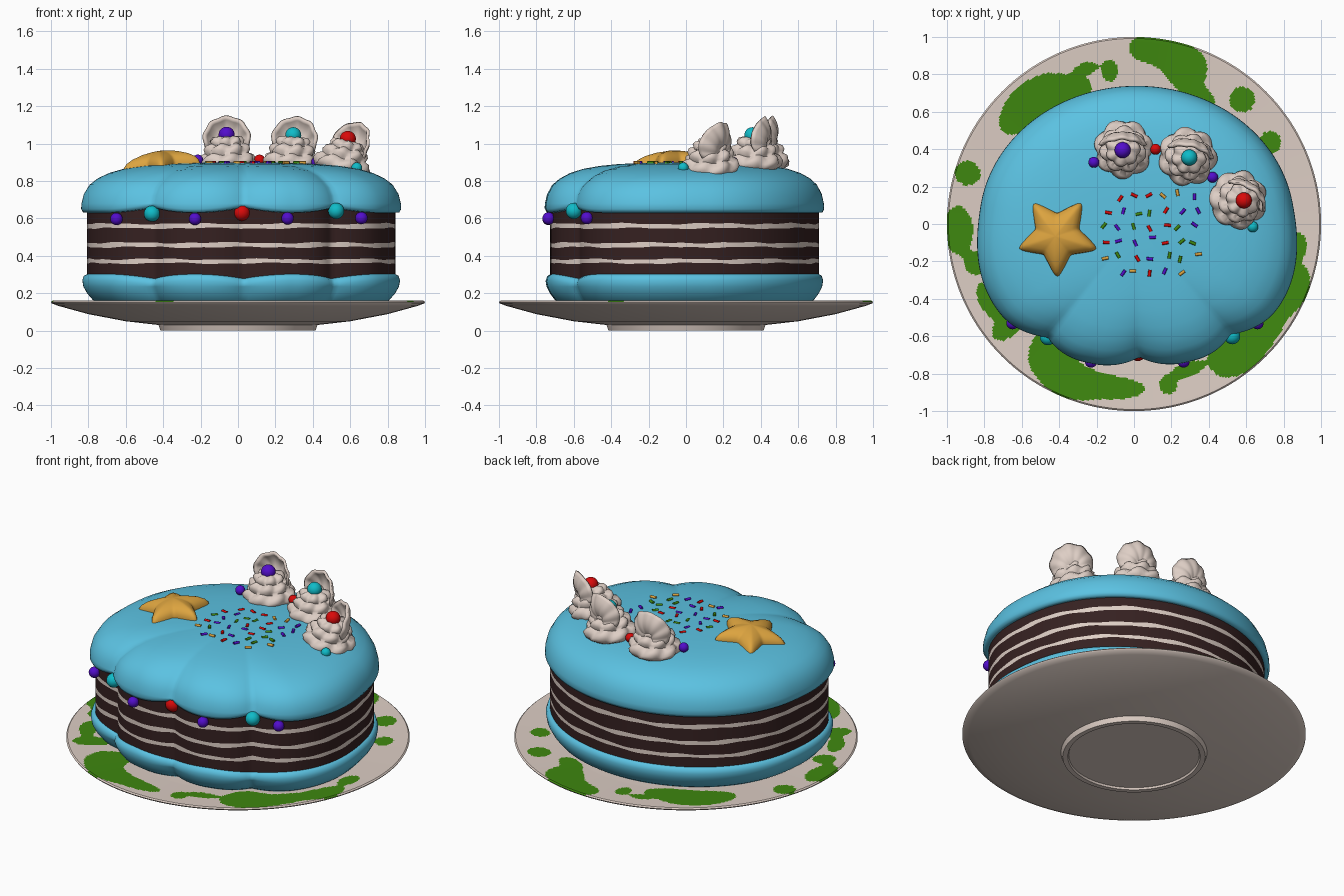
import bpy, bmesh, random
from math import sin, cos, pi, radians, degrees, atan2, exp, hypot
from mathutils import Vector, Matrix

if "Cube" in bpy.data.objects:
    bpy.data.objects.remove(bpy.data.objects["Cube"])
random.seed(4)
TAU = 2 * pi


def material(name, *rgb):
    m = bpy.data.materials.new(name)
    m.diffuse_color = (*rgb, 1)
    m.use_nodes = True
    m.node_tree.nodes["Principled BSDF"].inputs["Base Color"].default_value = m.diffuse_color
    return m


CREAM = material("cream", .73, .62, .56)
BLUE = material("blue icing", .105, .54, .76)
BROWN = material("chocolate", .036, .015, .015)
GREEN = material("green", .05, .25, .005)
GOLD = material("gold", .72, .37, .05)
PURPLE = material("purple", .085, .004, .60)
RED = material("red", .70, .003, .003)
TEAL = material("teal", .005, .50, .58)


def finish(name, bm, mats, angle=50, matrix=None):
    bmesh.ops.recalc_face_normals(bm, faces=bm.faces)
    me = bpy.data.meshes.new(name)
    bm.to_mesh(me)
    bm.free()
    for m in mats:
        me.materials.append(m)
    me.shade_smooth()
    me.set_sharp_from_angle(angle=radians(angle))
    ob = bpy.data.objects.new(name, me)
    bpy.context.collection.objects.link(ob)
    if matrix:
        ob.matrix_world = matrix
    return ob


def loft(name, rings, n, point, mats, rule=None, angle=50, matrix=None):
    """Closed rings of n points from point(ring, angle), capped at both ends."""
    bm = bmesh.new()
    vs = [[bm.verts.new(point(i, TAU * j / n)) for j in range(n)] for i in range(rings)]
    for i in range(rings - 1):
        for j in range(n):
            k = (j + 1) % n
            f = bm.faces.new((vs[i][j], vs[i][k], vs[i + 1][k], vs[i + 1][j]))
            if rule:
                f.material_index = rule(i, f.calc_center_median())
    bm.faces.new(vs[0])
    bm.faces.new(vs[-1])
    return finish(name, bm, mats, angle, matrix)


def ball(name, p, r, mat):
    bm = bmesh.new()
    bmesh.ops.create_uvsphere(bm, u_segments=24, v_segments=14, radius=r)
    return finish(name, bm, [mat], 180, Matrix.Translation(p))


# Plate: turned profile, with green blobs (angle, radius, half angle, half radius) on top
BLOBS = [(130, .85, 15, .11), (117, .78, 10, .07), (107, .87, 4, .03), (99, .83, 3, .06),
         (83, .94, 9, .08), (72, .88, 8, .11), (63, .76, 7, .06), (49, .88, 4.5, .07),
         (31, .85, 4, .06), (352, .88, 5, .05), (338, .93, 8, .07), (318, .90, 15, .08),
         (308, .86, 9, .12), (290, .83, 6, .04), (282, .88, 3, .05), (262, .88, 12, .06),
         (247, .90, 12, .10), (237, .80, 8, .12), (219, .84, 4, .13), (208, .88, 7, .05),
         (182, .94, 8, .08), (163, .93, 4, .07), (194, .86, 4, .07)]
plate = [(.38, .012), (.385, 0), (.415, 0), (.425, .03), (.60, .05), (.80, .088), (.96, .132),
         (.995, .145), (1, .153), (.992, .16)]
plate += [(.985 - .009 * k, .16 - .0004 * k) for k in range(32)] + [(.3, .148)]


def blob_rule(i, c):
    if i < 8 or hypot(c.x, c.y) < .69:
        return 0
    r, a = hypot(c.x, c.y), degrees(atan2(c.y, c.x)) % 360
    total = sum(exp(-1.4 * (((a - b[0] + 180) % 360 - 180) / b[2]) ** 2
                    - 1.4 * ((r - b[1]) / b[3]) ** 2) for b in BLOBS)
    return int(total > .26)


loft("plate", len(plate), 480,
     lambda i, t: (plate[i][0] * cos(t), plate[i][0] * sin(t), plate[i][1]),
     [CREAM, GREEN], blob_rule, 40)


# Cake outline: an ellipse with scallops across the front, notches at 235, 271, 307 degrees
def scallop(t):
    a = degrees(t)
    side = min(1, abs(a - 271) / 36)                  # 0 at the middle notch, 1 at the outer ones
    if 217 <= a <= 325:
        s = abs(sin(pi * (a - 235) / 36)) ** .85
        low, high = .945 + .035 * side, 1.035 + .04 * max(0, (side - .5) * 2)
        return low + (high - low) * s, 1 - s
    d = min(abs((a - 217 + 180) % 360 - 180), abs((a - 325 + 180) % 360 - 180))
    u = max(0, 1 - d / 45)
    return 1 + .075 * u * u * (3 - 2 * u), 0


def outline(s, t, z, keep=1.0):
    f = 1 + (scallop(t)[0] - 1) * keep
    return Vector((.015 + .842 * s * f * cos(t), -.006 + .743 * s * f * sin(t), z))


# Sponge with cream layers
levels = [.2, .36, .382, .446, .47, .547, .572, .68]


def sponge(i, t):
    wave = .003 * sin(9 * t + i) + .002 * sin(23 * t + 2 * i) if 0 < i < 7 else 0
    return outline(.965, t, levels[i] + wave)


loft("sponge_layers", len(levels), 240, sponge, [BROWN, CREAM], lambda i, c: i % 2)

# Lower icing
low = [(.90, .15), (.93, .165), (.965, .20), (.988, .235), (.995, .268), (.985, .293),
       (.965, .302), (.93, .295)]
loft("lower_icing", len(low), 240,
     lambda i, t: outline(low[i][0], t, low[i][1] - (.025 * scallop(t)[1] if i > 3 else 0)),
     [BLUE], angle=70)

# Top icing: dome whose creases fade towards the middle
top = [(.93, .65), (.965, .63), (.99, .632), (1.002, .65), (1.0, .68), (.985, .73),
       (.95, .78), (.90, .814), (.83, .843), (.74, .865), (.62, .881), (.48, .891),
       (.32, .896), (.16, .899), (.03, .90)]


def dome(i, t):
    s, z = top[i]
    n = scallop(t)[1]
    return outline(s, t, z + (.03 * n if i < 4 else -.03 * n * s ** 3 * min(1, (i - 4) / 3)),
                   min(1, s * s * 1.05))


loft("top_icing", len(top), 240, dome, [BLUE], angle=70)

# Pearls around the front, and small beads on top
for k, (x, y, z, r, m) in enumerate([
        (-.65, -.53, .597, .033, PURPLE), (-.46, -.605, .625, .043, TEAL),
        (-.23, -.735, .597, .033, PURPLE), (.02, -.69, .63, .043, RED),
        (.265, -.735, .60, .033, PURPLE), (.525, -.60, .64, .043, TEAL),
        (.66, -.53, .602, .033, PURPLE), (-.215, .33, .912, .029, PURPLE),
        (.115, .40, .912, .029, RED), (.42, .25, .90, .029, PURPLE), (.635, -.015, .87, .029, TEAL)]):
    ball(f"pearl_{k}", (x, y, z), r, m)

# Piped cream rosettes, each with a hooded shell and a pearl
swirl = [(.10, -.03), (.145, 0), (.153, .025), (.14, .052), (.115, .064), (.121, .085),
         (.112, .105), (.085, .116), (.09, .132), (.076, .15), (.035, .16), (.005, .162)]


def rosette(i, t):
    r, z = swirl[i]
    w = t - 7 * z
    r *= 1 + .14 * (abs(cos(3.5 * w)) - .65) if i < 11 else 1
    return (r * cos(t), r * sin(t), z + .006 * cos(7 * w) * (i < 10))


def shell(name, matrix):
    bm = bmesh.new()
    rows, cols = 10, 72
    vs = []
    for i in range(rows + 1):
        t = .04 + .96 * i / rows
        row = []
        for j in range(cols + 1):
            a = radians(-105 + 210 * j / cols)
            rib = cos(a * 12)
            d = .165 * t * cos(a * .55) * (1 + .02 * rib * t)
            x, z = d * sin(a), d * cos(a)
            y = .045 + .15 * t - .14 * t * t - 2.4 * x * x + .003 * t * rib
            row.append(bm.verts.new((x, y, z + .098)))
        vs.append(row)
    for i in range(rows):
        for j in range(cols):
            bm.faces.new((vs[i][j], vs[i][j + 1], vs[i + 1][j + 1], vs[i + 1][j]))
    ob = finish(name, bm, [CREAM], 60, matrix)
    mod = ob.modifiers.new("thickness", 'SOLIDIFY')
    mod.thickness, mod.offset = .016, 0


for k, (x, y, z, yaw, tilt, m) in enumerate([(-.055, .40, .88, 0, -2, PURPLE),
                                             (.285, .36, .878, -15, 4, TEAL),
                                             (.55, .13, .862, -40, 14, RED)]):
    mat = (Matrix.Translation((x, y, z)) @ Matrix.Rotation(radians(tilt), 4, 'Y')
           @ Matrix.Rotation(radians(yaw), 4, 'Z'))
    loft(f"rosette_{k}", len(swirl), 98, rosette, [CREAM], angle=70, matrix=mat)
    shell(f"shell_{k}", mat)
    ball(f"rosette_pearl_{k}", mat @ Vector((0, -.005, .167)), .043, m)

# Puffy star, one point to the front
puff = [(.88, -.035), (.97, -.015), (1, .008), (.975, .03), (.89, .048), (.72, .062), (.45, .073),
        (.2, .078), (.02, .08)]


def star(i, t):
    s, z = puff[i]
    u = abs(((t + pi / 2) / (TAU / 5) + .5) % 1 - .5) * 2       # 0 at a tip, 1 in a valley
    u = (u * u + .012) ** .5 - .015
    u = u if u < .8 else .8 + .12 * sin((u - .8) / .2 * pi / 2)  # rounded valley
    a = u * pi / 5
    tip, valley = .245, .122
    r = tip * valley * sin(pi / 5) / (valley * sin(pi / 5 - a) + tip * sin(a))
    return (r * s * cos(t), r * s * sin(t), z - .5 * (r * s) ** 2)


loft("star", len(puff), 120, star, [GOLD], angle=80,
     matrix=Matrix.Translation((-.41, -.065, .882)) @ Matrix.Rotation(radians(-7), 4, 'Y'))

# Sprinkles: small rods scattered on a loose grid
bm = bmesh.new()
for i in range(7):
    for j in range(6):
        p = Vector((-.15 + .08 * i + random.uniform(-.02, .02),
                    -.25 + .08 * j + random.uniform(-.02, .02), .898))
        if hypot(p.x - .1, p.y + .05) > .31:
            continue
        rot = Matrix.Rotation(random.uniform(0, pi), 4, 'Z') @ Matrix.Rotation(pi / 2, 4, 'Y')
        new = bmesh.ops.create_cone(bm, cap_ends=True, segments=8, radius1=.0085, radius2=.0085,
                                    depth=.036, matrix=Matrix.Translation(p) @ rot)["verts"]
        c = random.randrange(4)
        for f in {f for v in new for f in v.link_faces}:
            f.material_index = c
finish("sprinkles", bm, [RED, GREEN, PURPLE, GOLD])
